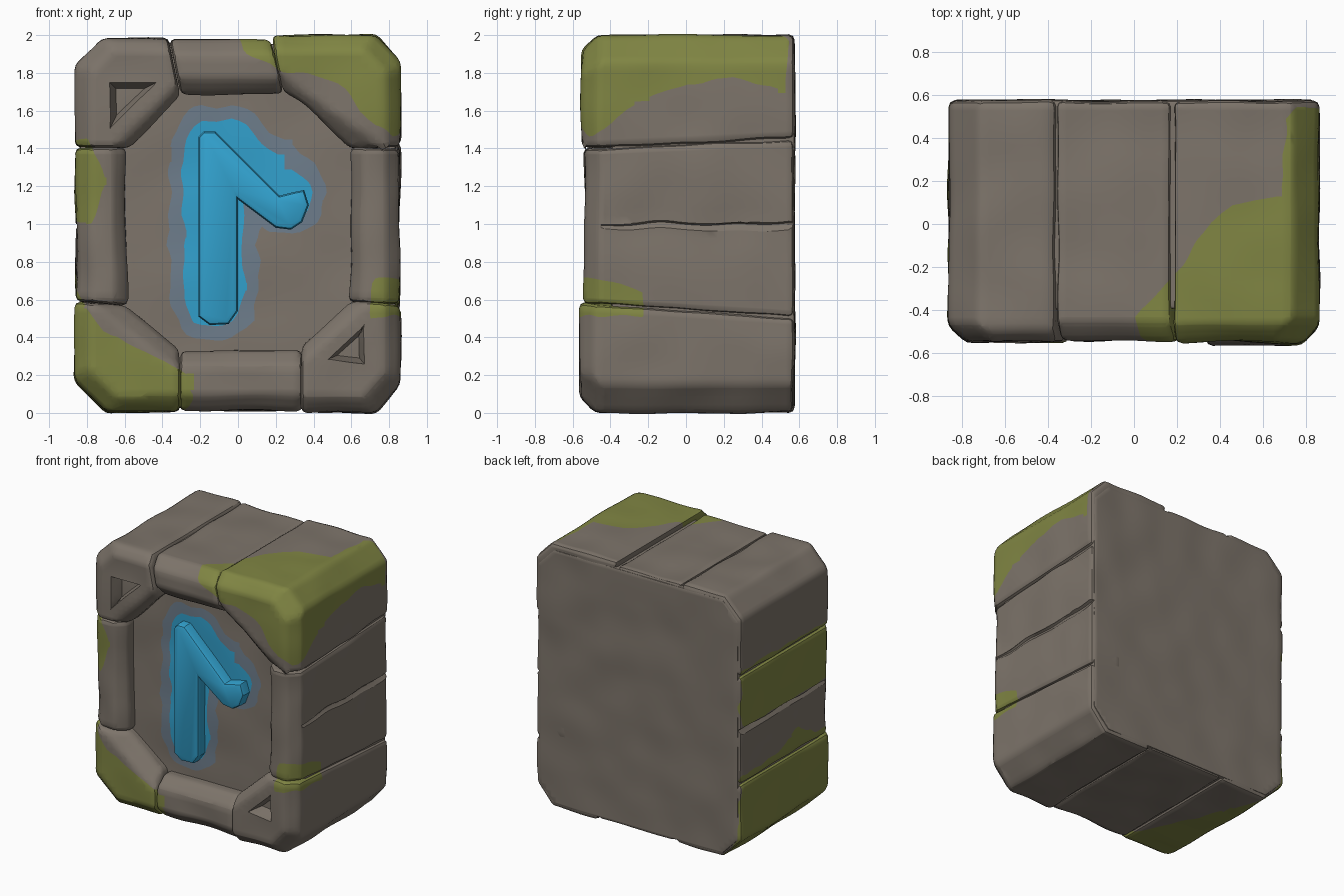
import bpy, bmesh, math
from mathutils import Vector, noise

if "Cube" in bpy.data.objects:
    bpy.data.objects.remove(bpy.data.objects["Cube"])

def material(name, rgb):
    m = bpy.data.materials.new(name)
    m.diffuse_color = (*rgb, 1)
    m.use_nodes = True
    m.node_tree.nodes["Principled BSDF"].inputs["Base Color"].default_value = m.diffuse_color
    return m

MATS = [material("stone", (0.205, 0.175, 0.145)),
        material("moss", (0.215, 0.235, 0.056)),
        material("glow_blue", (0.032, 0.36, 0.62)),
        material("faded_blue", (0.155, 0.205, 0.26))]
STONE, MOSS, BLUE, FADED = range(4)

def prism(pts, y0, y1, s0=1.0, s1=1.0):
    """Extrude an xz outline from y0 to y1, optionally scaled at each end."""
    bm = bmesh.new()
    n = len(pts)
    cx, cz = sum(p[0] for p in pts) / n, sum(p[1] for p in pts) / n
    rings = [[bm.verts.new((cx + (x - cx) * s, y, cz + (z - cz) * s)) for x, z in pts]
             for y, s in ((y0, s0), (y1, s1))]
    bm.faces.new(rings[0])
    bm.faces.new(rings[1][::-1])
    for i in range(n):
        j = (i + 1) % n
        bm.faces.new((rings[0][i], rings[1][i], rings[1][j], rings[0][j]))
    bmesh.ops.recalc_face_normals(bm, faces=bm.faces[:])
    return bm

def geom(bm):
    return bm.verts[:] + bm.edges[:] + bm.faces[:]

def chamfer_front(bm, pts, front, sizes):
    """Slice a 45 degree chamfer off the front edge of each outline side."""
    c = Vector((sum(p[0] for p in pts), 0, sum(p[1] for p in pts))) / len(pts)
    for i, size in enumerate(sizes):
        if not size:
            continue
        a, b = (Vector((p[0], front, p[1])) for p in (pts[i], pts[(i + 1) % len(pts)]))
        out = Vector((b.z - a.z, 0, a.x - b.x)).normalized()
        if out.dot(a - c) < 0:
            out.negate()
        cut = bmesh.ops.bisect_plane(bm, geom=geom(bm), dist=1e-5, plane_co=a - out * size,
                                     plane_no=out + Vector((0, -1, 0)), clear_outer=True)
        edges = [e for e in cut["geom_cut"] if isinstance(e, bmesh.types.BMEdge)]
        bmesh.ops.holes_fill(bm, edges=edges, sides=0)
    bmesh.ops.recalc_face_normals(bm, faces=bm.faces[:])

def to_object(bm, name):
    me = bpy.data.meshes.new(name)
    bm.to_mesh(me)
    bm.free()
    ob = bpy.data.objects.new(name, me)
    bpy.context.collection.objects.link(ob)
    return ob

def carve(bm, cutters):
    """Boolean the cutter prisms out of the block."""
    ob = to_object(bm, "temp")
    tools = [to_object(c, "cutter") for c in cutters]
    for t in tools:
        t.hide_render = True
        mod = ob.modifiers.new("cut", "BOOLEAN")
        mod.object, mod.solver = t, "EXACT"
    bpy.context.view_layer.update()
    me = bpy.data.meshes.new_from_object(ob.evaluated_get(bpy.context.evaluated_depsgraph_get()))
    out = bmesh.new()
    out.from_mesh(me)
    for o in [ob] + tools:
        bpy.data.objects.remove(o)
    return out

def grid(bm, step):
    for axis in range(3):
        vals = [v.co[axis] for v in bm.verts]
        no = Vector([float(axis == k) for k in range(3)])
        for k in range(math.ceil(min(vals) / step), math.floor(max(vals) / step) + 1):
            bmesh.ops.bisect_plane(bm, geom=geom(bm), dist=1e-4,
                                   plane_co=no * (k * step + 0.0073), plane_no=no)

def weather(bm, amount):
    bm.normal_update()
    moves = [(v, v.normal * noise.noise(v.co * 3.5) * amount) for v in bm.verts]
    for v, d in moves:
        v.co += d

def skew_joints(bm):
    """Let the joints on the right side fan out and waver towards the back."""
    for v in bm.verts:
        x, y, z = v.co
        if x > .3:
            t = max(0, min(1, y + .45)) * min(1, (x - .3) / .3)
            near = lambda h: max(0, 1 - abs(z - h) / .3)
            v.co.z += t * (.05 * near(1.42) - .07 * near(.57))
            v.co.z += .03 * near(1.0) * noise.noise(Vector((3, y * 4, 0)))

def paint(bm, f, index):
    """Cut the mesh along f = 0 and colour the faces where f > 0."""
    new = []
    for e in bm.edges[:]:
        a, b = e.verts
        fa, fb = f(a.co), f(b.co)
        if fa * fb < 0:
            t = fa / (fa - fb)
            if 0.02 < t < 0.98:
                new.append(bmesh.utils.edge_split(e, a, t)[1])
    if new:
        bmesh.ops.connect_verts(bm, verts=new)
    for face in bm.faces:
        if f(face.calc_center_median()) > 0:
            face.material_index = index

def finish(bm, name):
    ob = to_object(bm, name)
    for m in MATS:
        ob.data.materials.append(m)
    bpy.ops.object.select_all(action="DESELECT")
    ob.select_set(True)
    bpy.context.view_layer.objects.active = ob
    bpy.ops.object.shade_smooth_by_angle(angle=math.radians(32))

def curve(table, t):
    if t <= table[0][0]:
        return table[0][1]
    for (a, p), (b, q) in zip(table, table[1:]):
        if t <= b:
            return p + (q - p) * (t - a) / (b - a)
    return table[-1][1]

# Moss borders on the front, side, top and bottom
TR_FRONT = [(0, 1.93), (.2, 1.82), (.55, 1.75), (.65, 1.6), (.72, 1.52), (.85, 1.46)]
TR_SIDE = [(-.54, 1.46), (-.42, 1.5), (-.3, 1.62), (0, 1.74), (.25, 1.78), (.52, 1.7), (.56, 2.1)]
TR_TOP = [(-.54, .03), (-.42, 0), (-.2, .22), (0, .35), (.1, .47), (.13, .68), (.5, .7), (.57, .8)]
BL_FRONT = [(-.86, .66), (-.8, .55), (-.7, .42), (-.55, .36), (-.4, .28), (-.25, .2), (-.2, -.1)]

def moss(p):
    x, y, z = p
    tr = min(z - curve(TR_FRONT, x), z - curve(TR_SIDE, y), x - curve(TR_TOP, y))
    bl = min(curve(BL_FRONT, x) - z, -.24 - .42 * (y + .55) - x, .56 - y)
    bl_side = min(-.84 - x, .78 - .5 * abs(y + .1) - z)
    left = min(z - 1.01, 1.45 - z, -.68 - .5 * abs(z - 1.22) - x, .56 - y)
    right = min(x - .71, -.23 - y, .71 - z - .25 * (y + .5), z - .51)
    return max(tr, bl, bl_side, left, right) + .025 * noise.noise(p * 8)

# Frame blocks: outline, front chamfer per side, front depth, cutters
def hole(pts):
    return prism(pts, -.58, -.46, 1.25, .7)

def crack(s):
    return prism([(s * .90, 1.03), (s * .90, .9), (s * .83, 1.0)], -.45, .62, .7, 1)

O, I = .08, .055
BLOCKS = {
    "top_left_block": ([(-.86, 1.41), (-.86, 1.84), (-.72, 1.98), (-.37, 1.98), (-.31, 1.68), (-.58, 1.41)],
                       [O, O, .06, 0, I, 0], -.55, [hole([(-.67, 1.74), (-.45, 1.74), (-.67, 1.52)])]),
    "top_block": ([(-.36, 1.975), (.17, 1.975), (.24, 1.69), (-.3, 1.69)], [O, 0, .08, 0], -.54, []),
    "top_right_block": ([(.18, 2), (.73, 2), (.86, 1.86), (.86, 1.405), (.6, 1.405), (.33, 1.64), (.24, 1.7)],
                        [O, .1, O, 0, I, I, 0], -.55, []),
    "left_block": ([(-.86, 1.4), (-.6, 1.4), (-.59, .575), (-.855, .595)], [0, .07, 0, O], -.54, [crack(-1)]),
    "right_block": ([(.6, 1.4), (.855, 1.4), (.855, .575), (.59, .595)], [0, O, 0, .07], -.54, [crack(1)]),
    "bottom_left_block": ([(-.86, .585), (-.6, .56), (-.31, .34), (-.31, .01), (-.7, 0), (-.86, .17)],
                          [0, .09, 0, O, .1, O], -.55, []),
    "bottom_block": ([(-.305, .33), (.335, .33), (.335, .015), (-.305, .015)], [.08, 0, O, 0], -.54, []),
    "bottom_right_block": ([(.6, .585), (.86, .57), (.86, .15), (.73, 0), (.34, .005), (.34, .35)],
                           [0, O, .1, O, 0, I], -.56, [hole([(.66, .45), (.66, .27), (.49, .29)])]),
}
for name, (pts, sizes, front, cutters) in BLOCKS.items():
    bm = prism(pts, front, .57)
    chamfer_front(bm, pts, front, sizes)
    bmesh.ops.bevel(bm, geom=bm.edges[:], offset=.027, segments=2, profile=.5, affect="EDGES")
    if cutters:
        bm = carve(bm, cutters)
    grid(bm, .04)
    weather(bm, .014)
    skew_joints(bm)
    paint(bm, moss, MOSS)
    finish(bm, name)

# Core: recessed front panel, groove floors and back
def seg_dist(p, a, b):
    p, a, b = Vector((p.x, p.z)), Vector(a), Vector(b)
    t = max(0, min(1, (p - a).dot(b - a) / (b - a).length_squared))
    return (p - a - (b - a) * t).length

def glow(extra):
    def f(p):
        d = max(.16 - seg_dist(p, (-.125, .61), (-.13, 1.39)),
                .13 - seg_dist(p, (-.04, 1.42), (.26, 1.15)))
        return min(d + extra + .03 * noise.noise(p * 9), -.33 - p.y)
    return f

PANEL = -.395
bm = prism([(-.835, .17), (-.835, 1.82), (-.705, 1.955), (.705, 1.955), (.835, 1.82), (.835, .17),
            (.705, .03), (-.705, .03)], PANEL, .574)
bmesh.ops.bevel(bm, geom=bm.edges[:], offset=.012, segments=2, profile=.5, affect="EDGES")
grid(bm, .04)
weather(bm, .01)
paint(bm, glow(.075), FADED)
paint(bm, glow(0), BLUE)
finish(bm, "core_panel")

# Raised mark: upright bar with a slanted arm
mark = [(-.21, 1.46), (-.18, 1.49), (-.12, 1.49), (.22, 1.15), (.3, 1.17), (.35, 1.18), (.375, 1.1), (.34, 1.01),
        (.28, .97), (.2, .98), (0, 1.13), (0, .54), (-.05, .47), (-.15, .465), (-.21, .51)]
bm = prism(mark, -.475, PANEL + .02)
front_edges = [e for e in bm.edges if all(v.co.y < -.47 for v in e.verts)]
bmesh.ops.bevel(bm, geom=front_edges, offset=.025, segments=2, profile=.5, affect="EDGES")
for face in bm.faces:
    face.material_index = BLUE
finish(bm, "raised_mark")
